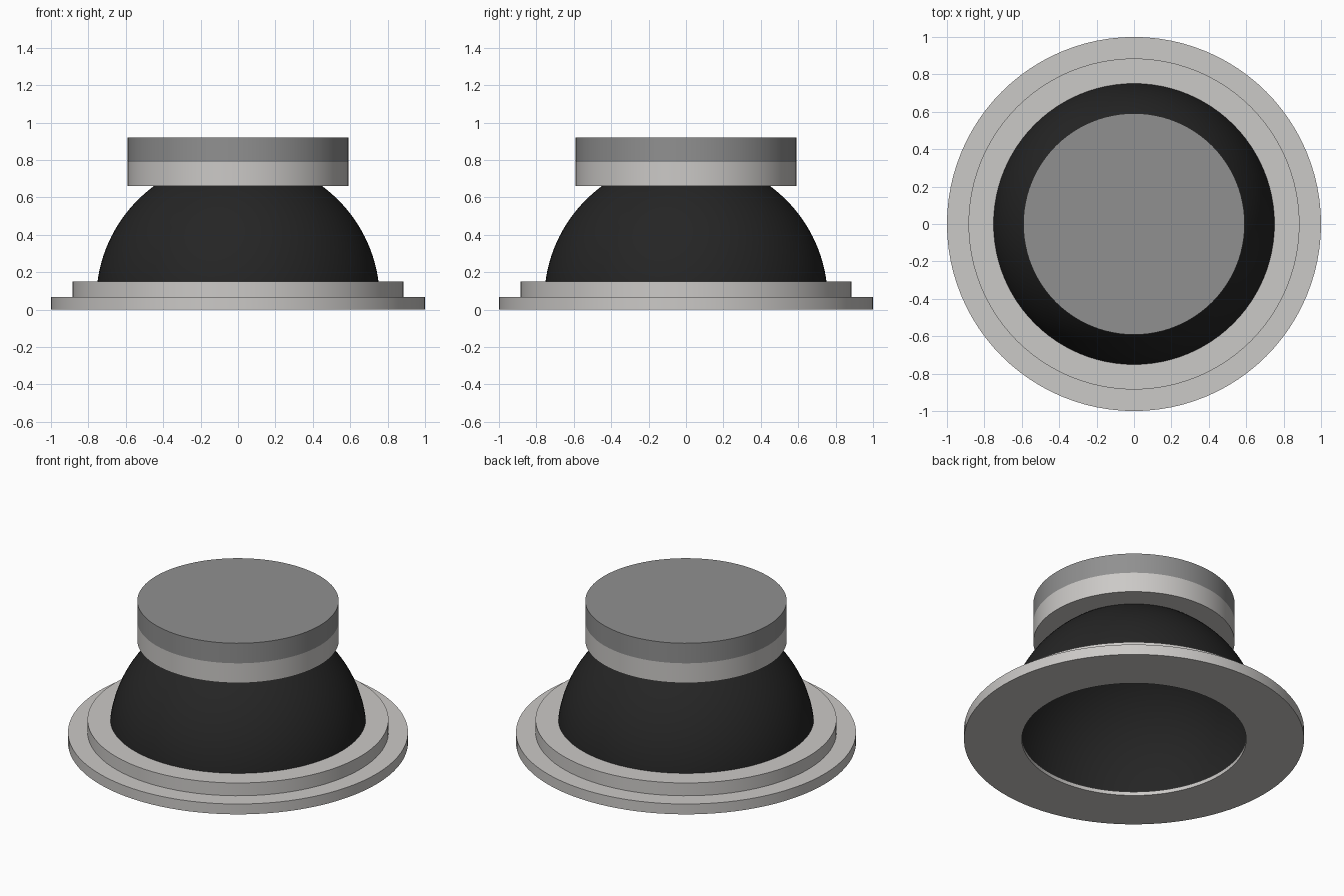
import bpy, bmesh, math

if "Cube" in bpy.data.objects:
    bpy.data.objects.remove(bpy.data.objects["Cube"])

SIDES = 96


def material(name, rgb):
    m = bpy.data.materials.new(name)
    m.diffuse_color = (*rgb, 1)
    m.use_nodes = True
    m.node_tree.nodes["Principled BSDF"].inputs["Base Color"].default_value = m.diffuse_color
    return m


light_metal = material("light_metal", (0.60, 0.585, 0.57))
dark_grey = material("dark_grey", (0.28, 0.28, 0.28))
black = material("black", (0.018, 0.018, 0.018))


def lathe(name, profile, mat, closed=False):
    """Revolve (radius, z) points around z; radius 0 makes a pole."""
    bm = bmesh.new()
    verts = [bm.verts.new((r, 0, z)) for r, z in profile]
    pairs = list(zip(verts, verts[1:]))
    if closed:
        pairs.append((verts[-1], verts[0]))
    edges = [bm.edges.new(p) for p in pairs]
    bmesh.ops.spin(bm, geom=verts + edges, cent=(0, 0, 0), axis=(0, 0, 1),
                   angle=2 * math.pi, steps=SIDES, use_merge=False)
    bmesh.ops.remove_doubles(bm, verts=bm.verts, dist=1e-5)
    bmesh.ops.recalc_face_normals(bm, faces=bm.faces)
    me = bpy.data.meshes.new(name)
    bm.to_mesh(me)
    bm.free()
    ob = bpy.data.objects.new(name, me)
    bpy.context.collection.objects.link(ob)
    me.materials.append(mat)
    bpy.context.view_layer.objects.active = ob
    ob.select_set(True)
    bpy.ops.object.shade_smooth_by_angle(angle=math.radians(30))
    ob.select_set(False)
    return ob


def disc(name, r, z0, z1, mat):
    return lathe(name, [(0, z0), (r, z0), (r, z1), (0, z1)], mat)


# Mounting flange: thin face plate, with a stepped ring on top
lathe("face_plate", [(0.66, 0), (1, 0), (1, 0.043), (0.775, 0.043),
                     (0.775, 0.025), (0.66, 0.025)], light_metal, closed=True)
lathe("stepped_ring", [(0.765, 0.043), (1, 0.043), (1, 0.067), (0.885, 0.067),
                       (0.885, 0.15), (0.75, 0.15)], light_metal, closed=True)

# Hollow spherical bowl, open at the bottom and closed by the magnet on top
R, C = 0.758, 0.05
a0, a1 = math.asin((0.025 - C) / R), math.asin((0.67 - C) / R)
outer = [(R * math.cos(a), C + R * math.sin(a))
         for a in (a0 + (a1 - a0) * i / 20 for i in range(21))]
k = (R - 0.006) / R
inner = [(r * k, C + (z - C) * k) for r, z in reversed(outer)]
lathe("bowl", outer + inner, black, closed=True)

# Magnet stack
disc("magnet_plate", 0.592, 0.662, 0.79, light_metal)
disc("magnet_cap", 0.592, 0.79, 0.92, dark_grey)
